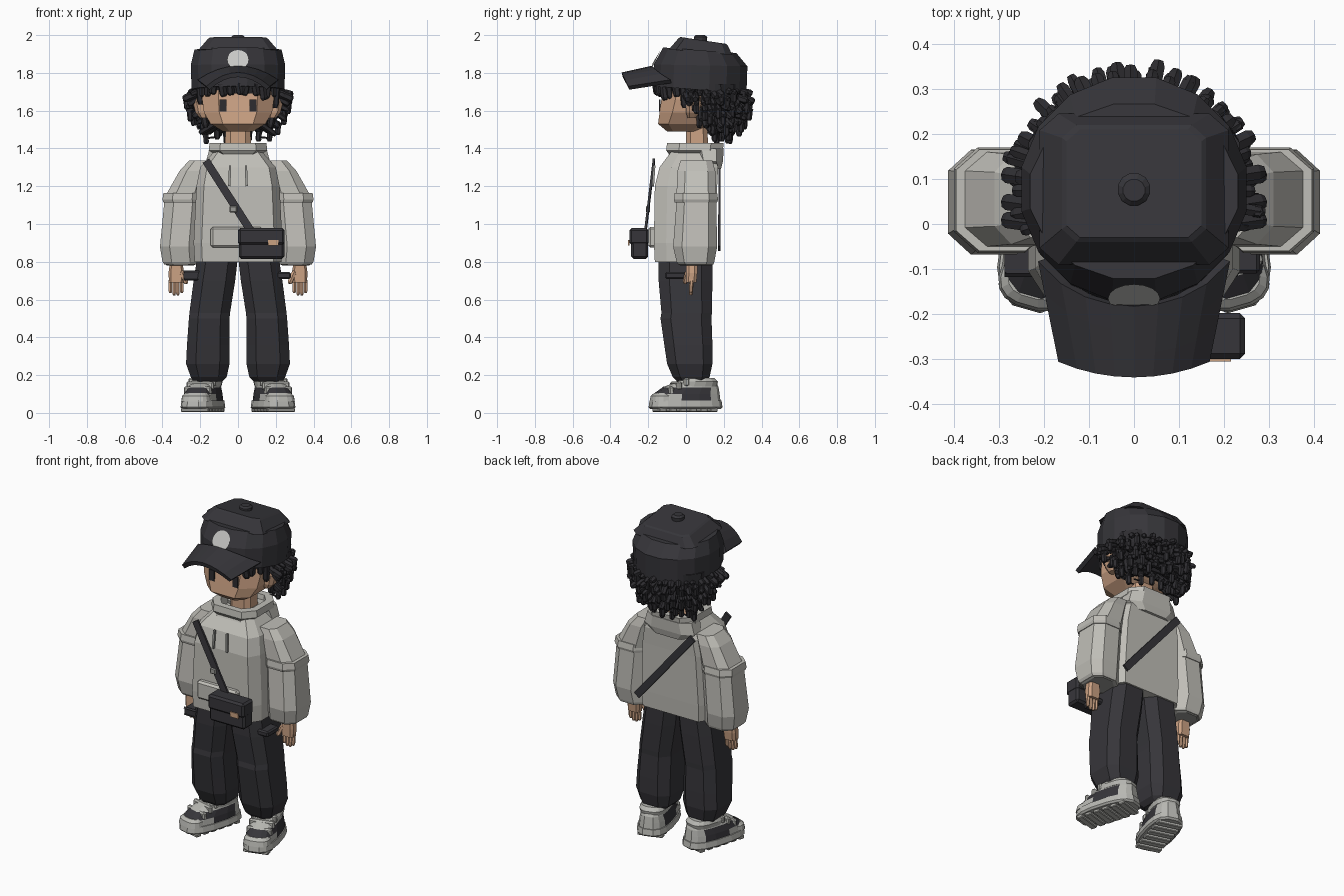
import bpy, bmesh, math, random
from mathutils import Vector, Matrix

default_cube = bpy.data.objects.get("Cube")
if default_cube:
    bpy.data.objects.remove(default_cube)
random.seed(4)


def make_material(name, red, green, blue):
    material = bpy.data.materials.new(name)
    material.use_nodes = True
    material.diffuse_color = (red, green, blue, 1)
    shader = material.node_tree.nodes["Principled BSDF"]
    shader.inputs["Base Color"].default_value = (red, green, blue, 1)
    shader.inputs["Roughness"].default_value = 0.8
    return material


charcoal = make_material("charcoal cloth", .037, .036, .042)
hair_black = make_material("black hair", .026, .025, .029)
cloth = make_material("pale grey cloth", .53, .52, .48)
cuff_grey = make_material("mid grey trim", .33, .33, .31)
skin = make_material("warm skin", .60, .36, .23)
badge_white = make_material("badge grey", .58, .58, .56)
tan = make_material("tan leather", .60, .36, .22)
shoe_grey = make_material("shoe grey", .48, .48, .45)


def finish(name, bm, *materials):
    bmesh.ops.recalc_face_normals(bm, faces=bm.faces)
    mesh = bpy.data.meshes.new(name)
    bm.to_mesh(mesh)
    bm.free()
    for material in materials:
        mesh.materials.append(material)
    obj = bpy.data.objects.new(name, mesh)
    bpy.context.collection.objects.link(obj)
    return obj


def chamfered(keep_x, keep_y):
    """Unit square outline with cut corners."""
    return [(1, -keep_y), (1, keep_y), (keep_x, 1), (-keep_x, 1),
            (-1, keep_y), (-1, -keep_y), (-keep_x, -1), (keep_x, -1)]


def rounded(sides):
    angles = [math.tau * (i + .5) / sides for i in range(sides)]
    return [(math.cos(a), math.sin(a)) for a in angles]


def bridge(bm, rings, caps=True):
    count = len(rings[0])
    for low, high in zip(rings, rings[1:]):
        for i in range(count):
            j = (i + 1) % count
            bm.faces.new((low[i], low[j], high[j], high[i]))
    if caps:
        bm.faces.new(rings[0])
        bm.faces.new(rings[-1])


def loft(name, outline, levels, *materials, side=1, tilt=None, caps=True):
    """Stack outlines; each level is z, x range, y range."""
    bm = bmesh.new()
    rings = []
    for index, (z, x0, x1, y0, y1) in enumerate(levels):
        slope = tilt[index] if tilt else 0
        rings.append([bm.verts.new((side * ((x0 + x1) / 2 + u * (x1 - x0) / 2),
                                    (y0 + y1) / 2 + v * (y1 - y0) / 2,
                                    z + slope * v)) for u, v in outline])
    bridge(bm, rings, caps)
    return finish(name, bm, *materials)


def box(name, low, high, material, bevel=0.0, side=1):
    bm = bmesh.new()
    bmesh.ops.create_cube(bm, size=1)
    low, high = Vector(low), Vector(high)
    for vert in bm.verts:
        vert.co = (low + high) / 2 + vert.co * (high - low)
        vert.co.x *= side
    if bevel:
        bmesh.ops.bevel(bm, geom=bm.edges[:], offset=bevel, segments=1, affect='EDGES')
    return finish(name, bm, material)


def add_lock(bm, start, end, radius):
    """One stubby six-sided strand with softened ends."""
    start, end = Vector(start), Vector(end)
    turn = (end - start).to_track_quat('Z', 'Y')
    rings = []
    for along, width in ((0, .7), (.12, 1), (.85, 1), (1, .65)):
        rings.append([bm.verts.new(start.lerp(end, along) + turn @ Vector((u, v, 0)) * radius * width)
                      for u, v in rounded(6)])
    bridge(bm, rings)


def strap(name, start, end, width, material):
    """Flat band facing front or back."""
    start, end = Vector(start), Vector(end)
    across = (end - start).cross(Vector((0, 1, 0))).normalized() * width / 2
    depth = Vector((0, .006, 0))
    bm = bmesh.new()
    rings = [[bm.verts.new(p + across * u + depth * v) for u, v in
              ((1, 1), (-1, 1), (-1, -1), (1, -1))] for p in (start, end)]
    bridge(bm, rings)
    return finish(name, bm, material)


# Head, ears, neck and eyes
loft("head", chamfered(.55, .6), [
    (1.49, -.08, .08, -.10, .06), (1.53, -.145, .145, -.148, .13), (1.59, -.18, .18, -.14, .2),
    (1.66, -.19, .19, -.13, .24), (1.76, -.19, .19, -.12, .25)], skin)
loft("neck", chamfered(.6, .6), [(1.36, -.07, .07, 0, .12), (1.56, -.065, .065, 0, .11)], skin)
for side, label in ((1, "left"), (-1, "right")):
    loft(label + "_ear", chamfered(.5, .5), [
        (1.56, .16, .2, .01, .05), (1.59, .16, .225, 0, .07),
        (1.65, .16, .24, 0, .08), (1.68, .16, .22, .01, .07)], skin, side=side)
    box(label + "_eye", (.062, -.143, 1.595), (.098, -.134, 1.66), hair_black, side=side)

# Hair mass, fringe and curls
loft("hair_mass", rounded(14), [
    (1.54, -.14, .14, .08, .22), (1.6, -.2, .2, .06, .27),
    (1.66, -.235, .235, .03, .3), (1.74, -.24, .24, -.02, .31)], hair_black)
loft("hairline", rounded(14), [(1.69, -.21, .21, -.15, .28), (1.76, -.24, .24, -.17, .31)], hair_black)
curls = bmesh.new()
for row in range(6):
    z = 1.71 - row * .035
    reach = (.23, .235, .225, .205, .18, .15)[row]
    limit = 108 - row * 7
    count = 25 - row * 2
    for i in range(count):
        angle = math.radians(-limit + 2 * limit * (i + random.uniform(-.2, .2)) / (count - 1))
        direction = Vector((math.sin(angle), math.cos(angle), 0))
        root = Vector((0, .07, z)) + direction * (reach - .03)
        tip = root + direction * random.uniform(.06, .095)
        tip.z -= random.uniform(.01, .04) + row * .005
        add_lock(curls, root, tip, random.uniform(.014, .02))
        if i % 2:
            add_lock(curls, tip + Vector((0, 0, .015)) - direction * .015,
                     tip - direction * .02 - Vector((0, 0, .05)), .016)
for i in range(15):
    angle = math.radians(-84 + 12 * i)
    root = Vector((math.sin(angle) * .215, .05 - math.cos(angle) * .21, 1.75))
    drop = random.uniform(.06, .11) + (.025 if abs(i - 7) > 5 else 0)
    add_lock(curls, root, root + Vector((random.uniform(-.015, .015), .01, -drop)), .021)
for side in (1, -1):
    for y in (.0, .04, .1):
        add_lock(curls, (side * .22, y, 1.69), (side * .29, y + .01, 1.66), .021)
    for y in (.07, .11, .15):
        add_lock(curls, (side * .19, y, 1.62), (side * .17, y, 1.51), .018)
    for y in (.14, .19):
        add_lock(curls, (side * .12, y, 1.46), (side * .16, y, 1.455), .005)
finish("hair_curls", curls, hair_black)

# Cap crown, button, badge and brim
loft("cap_crown", rounded(16), [
    (1.71, -.25, .25, -.18, .325), (1.84, -.255, .255, -.175, .33), (1.92, -.235, .235, -.125, .27)],
    charcoal, tilt=(-.02, -.005, -.015))
loft("cap_top", chamfered(.8, .78), [
    (1.91, -.21, .21, -.09, .245), (1.965, -.16, .16, -.04, .22), (1.972, -.15, .15, -.03, .21)],
    charcoal, tilt=(-.015, -.018, -.018))
loft("cap_button", rounded(12), [
    (1.95, -.035, .035, .04, .11), (1.99, -.037, .037, .04, .114), (2.0, -.025, .025, .05, .10)], charcoal)
box("cap_top_seam", (-.11, -.04, 1.96), (.11, -.032, 1.983), charcoal)
badge = bmesh.new()
bmesh.ops.create_circle(badge, cap_ends=True, radius=.058, segments=16)
bmesh.ops.transform(badge, verts=badge.verts, matrix=Matrix.Translation((0, -.165, 1.87))
                    @ Matrix.Rotation(math.radians(62), 4, 'X'))
for vert in badge.verts:
    height = vert.co.z
    vert.co.y = -.181 + max(0, height - 1.845) * .62
finish("cap_badge", badge, badge_white)
brim = bmesh.new()
rows = []
for j in range(4):
    out = j / 3
    row = []
    for i in range(9):
        u = i / 4 - 1
        inner = .07 - math.sqrt(.25 ** 2 - (.2 * u) ** 2)
        outer = -.338 + .035 * u * u
        row.append(brim.verts.new((u * (.205 - .045 * out), inner + (outer - inner) * out,
                                   1.825 - .035 * out - .07 * u * u)))
    rows.append(row)
for near, far in zip(rows, rows[1:]):
    for i in range(8):
        brim.faces.new((near[i], near[i + 1], far[i + 1], far[i]))
brim_object = finish("cap_brim", brim, charcoal)
thickness = brim_object.modifiers.new("thickness", 'SOLIDIFY')
thickness.thickness = .025
thickness.offset = 0

# Sweatshirt body, collar and folded hood
loft("sweatshirt_body", chamfered(.82, .6), [
    (.8, -.23, .23, -.165, .15), (.9, -.235, .235, -.17, .155), (1.2, -.22, .22, -.165, .165),
    (1.3, -.2, .2, -.14, .17), (1.38, -.13, .13, -.08, .15)], cloth)
loft("collar", chamfered(.62, .55), [
    (1.33, -.14, .14, -.11, .17), (1.37, -.125, .125, -.09, .17), (1.39, -.155, .155, -.105, .195),
    (1.43, -.15, .15, -.1, .2), (1.43, -.11, .11, -.06, .16), (1.36, -.1, .1, -.05, .15)], cloth)
loft("folded_hood", chamfered(.6, .5), [
    (1.29, -.12, .12, .1, .185), (1.33, -.17, .17, .06, .195), (1.4, -.15, .15, .04, .2)], cloth)
box("front_pocket", (-.145, -.2, .875), (.13, -.155, .985), cloth, .012)
for side in (1, -1):
    strap("drawstring", (side * .042, -.168, 1.31), (side * .046, -.175, 1.2), .012, cuff_grey)

for side, label in ((1, "left"), (-1, "right")):
    # Sleeves with elbow band, then hands
    loft(label + "_sleeve", chamfered(.5, .6), [
        (.785, .21, .39, -.04, .145), (.8, .205, .4, -.05, .15), (.88, .21, .413, -.068, .165),
        (1.12, .19, .39, -.05, .16), (1.165, .18, .375, -.05, .16), (1.28, .16, .31, -.045, .155),
        (1.335, .14, .26, -.03, .14)], cloth, side=side)
    loft(label + "_elbow_band", chamfered(.5, .6), [
        (1.115, .19, .395, -.06, .165), (1.13, .19, .4, -.064, .17),
        (1.165, .19, .395, -.06, .165)], cloth, side=side)
    loft(label + "_cuff", chamfered(.5, .6), [
        (.78, .235, .375, -.03, .135), (.79, .215, .39, -.04, .145)], cuff_grey, side=side)
    loft(label + "_palm", chamfered(.7, .5), [
        (.69, .29, .365, 0, .055), (.74, .285, .368, 0, .06), (.8, .295, .36, 0, .06)], skin, side=side)
    fingers = bmesh.new()
    for i in range(4):
        x = .298 + i * .02
        add_lock(fingers, (side * x, .03, .71), (side * x, .025, .635 - .012 * (i in (1, 2))), .011)
    add_lock(fingers, (side * .3, .01, .75), (side * .272, -.005, .685), .014)
    finish(label + "_fingers", fingers, skin)

    # Trouser legs and pocket flaps
    loft(label + "_trouser_leg", chamfered(.55, .6), [
        (.165, .085, .235, -.045, .11), (.19, .06, .25, -.07, .125), (.26, .045, .275, -.1, .14),
        (.36, .045, .27, -.115, .14), (.5, .045, .26, -.135, .135), (.53, .042, .257, -.13, .137),
        (.7, .015, .235, -.145, .14), (.83, .0, .215, -.145, .14)], charcoal, side=side)
    box(label + "_pocket_flap", (.2, -.11, .71), (.28, 0, .745), charcoal, .008, side)

    # Shoes: treaded sole, two-tone upper, straps and collar
    outline = [(math.copysign(abs(u) ** .7, u), math.copysign(abs(v) ** .8, v)) for u, v in rounded(16)]
    parts = [loft(label + "_sole", outline, [
        (.02, -.09, .09, -.19, .185), (.03, -.1, .1, -.2, .195), (.065, -.095, .095, -.195, .19)], shoe_grey)]
    for i in range(6):
        y = -.165 + i * .056
        parts.append(box(label + "_tread", (-.075, y, .005), (.075, y + .038, .025), shoe_grey, .004))
    upper = loft(label + "_shoe_upper", outline, [
        (.06, -.09, .09, -.185, .185), (.1, -.085, .085, -.175, .18),
        (.135, -.075, .075, -.125, .175), (.165, -.065, .065, -.05, .16)], shoe_grey, charcoal)
    for face in upper.data.polygons:
        center = face.center
        toe = center.y < -.09 and .11 < center.z
        flank = -.06 < center.y < .1 and abs(center.x) > .05 and center.z < .12
        face.material_index = int(toe or flank)
    parts.append(upper)
    parts.append(loft(label + "_shoe_collar", outline, [
        (.14, -.075, .075, -.06, .165), (.165, -.08, .08, -.05, .17), (.185, -.07, .07, -.035, .15)], shoe_grey))
    parts.append(loft(label + "_toe_cap", outline, [
        (.06, -.08, .08, -.195, -.06), (.09, -.075, .075, -.188, -.07), (.105, -.06, .06, -.17, -.08)], shoe_grey))
    for y, z in ((-.1, .125), (-.055, .15), (-.015, .17)):
        parts.append(box(label + "_shoe_strap", (-.075, y - .014, z - .03), (.075, y + .014, z + .015), shoe_grey, .008))
    place = Matrix.Translation((side * .185, 0, 0)) @ Matrix.Rotation(side * math.radians(16), 4, 'Z')
    for part in parts:
        part.data.transform(place)

# Shoulder bag with strap, buckle and tag
box("bag_body", (.005, -.29, .815), (.245, -.2, .965), charcoal, .012)
box("bag_lid", (0, -.3, .89), (.247, -.198, .978), charcoal, .012)
box("bag_tag", (.16, -.306, .885), (.215, -.298, .915), tan)
strap("front_strap", (-.17, -.17, 1.335), (.07, -.215, .96), .042, charcoal)
box("strap_buckle", (-.045, -.212, 1.06), (-.005, -.19, 1.095), cuff_grey, .005)
strap("back_strap", (-.17, .178, 1.32), (.21, .176, .87), .042, charcoal)
